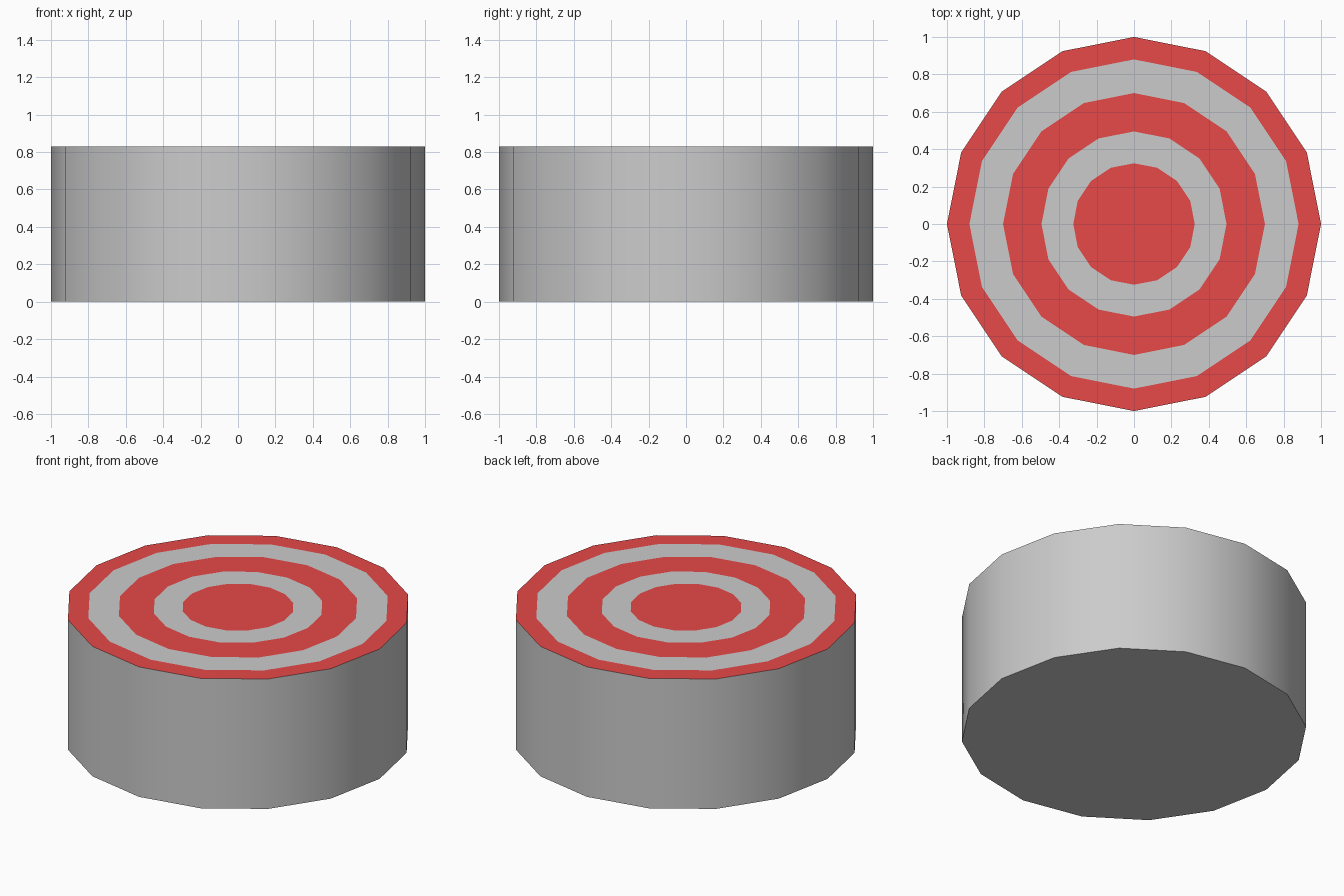
import bpy, bmesh
from math import cos, sin, tau, radians

if "Cube" in bpy.data.objects:
    bpy.data.objects.remove(bpy.data.objects["Cube"])

SIDES = 16
HEIGHT = 0.83
RADII = [1.0, 0.88, 0.70, 0.495, 0.325, 0.0]

red = bpy.data.materials.new("red_paint")
red.diffuse_color = (0.8, 0.065, 0.065, 1)
red.use_nodes = True
red.node_tree.nodes["Principled BSDF"].inputs["Base Color"].default_value = red.diffuse_color


def circle(bm, r, z):
    return [bm.verts.new((r * cos(tau * i / SIDES), r * sin(tau * i / SIDES), z))
            for i in range(SIDES)]


def bridge(bm, low, high):
    for i in range(SIDES):
        j = (i + 1) % SIDES
        bm.faces.new((low[i], low[j], high[j], high[i]))


def finish(name, bm, material=None):
    mesh = bpy.data.meshes.new(name)
    bm.to_mesh(mesh)
    bm.free()
    obj = bpy.data.objects.new(name, mesh)
    bpy.context.collection.objects.link(obj)
    if material:
        mesh.materials.append(material)
    return obj


# Drum body: smooth wall and flat underside, closed on top by the rings
bm = bmesh.new()
bottom = circle(bm, RADII[0], 0)
bridge(bm, bottom, circle(bm, RADII[0], HEIGHT))
bm.faces.new(bottom[::-1])
body = finish("drum_body", bm)
bpy.context.view_layer.objects.active = body
body.select_set(True)
bpy.ops.object.shade_smooth_by_angle(angle=radians(40))

# Target face: alternating red and grey rings around a red centre
for n, (outer, inner) in enumerate(zip(RADII, RADII[1:])):
    bm = bmesh.new()
    rim = circle(bm, outer, HEIGHT)
    if inner:
        bridge(bm, rim, circle(bm, inner, HEIGHT))
    else:
        bm.faces.new(rim)
    name = f"target_ring_{n + 1}" if inner else "target_centre"
    finish(name, bm, red if n % 2 == 0 else None)
